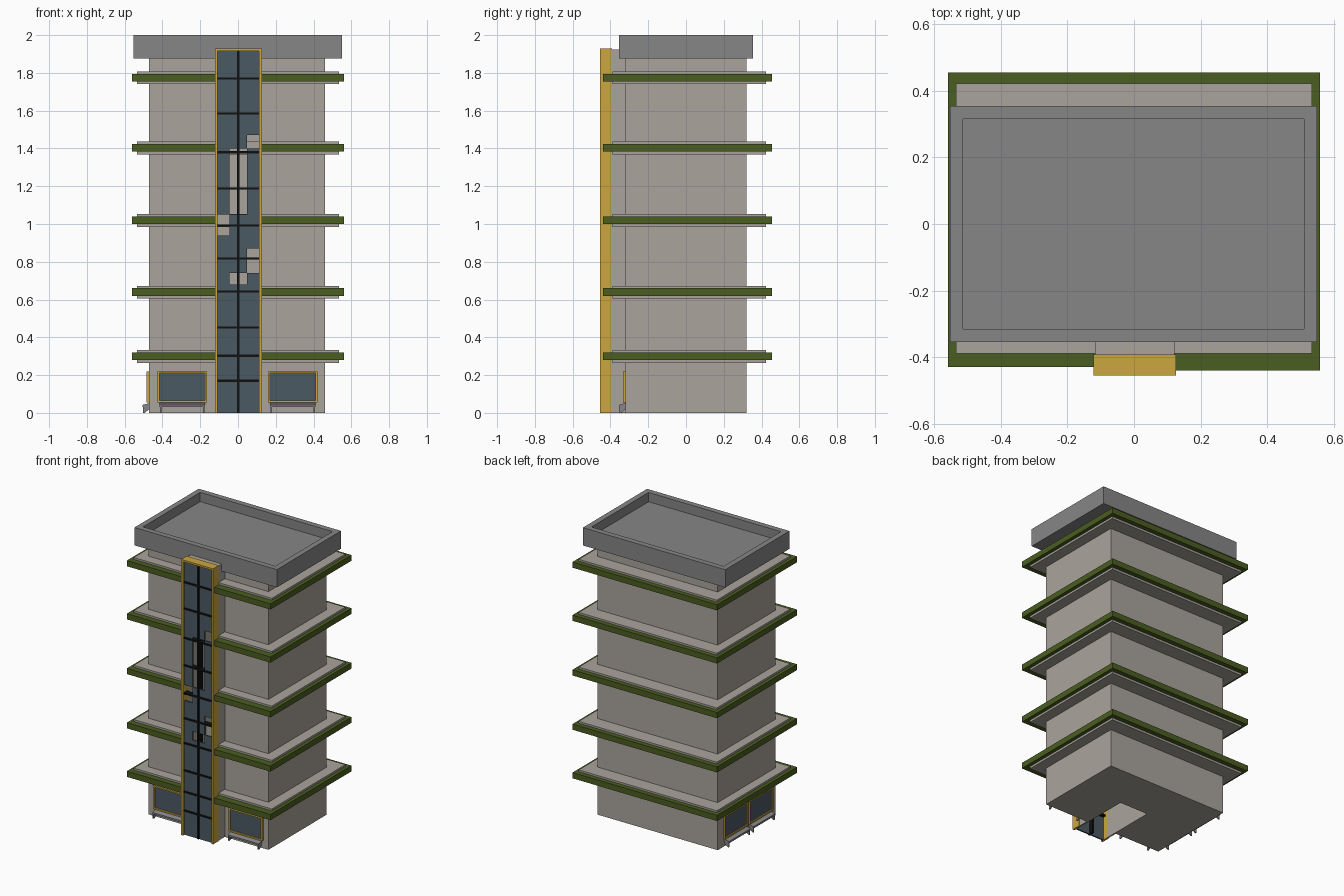
import bpy, bmesh
from mathutils import Matrix, Vector
from math import pi

if "Cube" in bpy.data.objects:
    bpy.data.objects.remove(bpy.data.objects["Cube"])


def material(name, rgb):
    m = bpy.data.materials.new(name)
    m.diffuse_color = (*rgb, 1)
    m.use_nodes = True
    m.node_tree.nodes["Principled BSDF"].inputs["Base Color"].default_value = m.diffuse_color
    return m


STONE = material("stone", (0.40, 0.37, 0.33))
GREEN = material("green", (0.07, 0.11, 0.015))
GOLD = material("gold", (0.60, 0.38, 0.05))
GLASS = material("glass", (0.07, 0.10, 0.125))
BLACK = material("black", (0.005, 0.005, 0.005))
ROOF = material("roof_grey", (0.24, 0.24, 0.24))


def finish(name, bm, mat):
    bmesh.ops.recalc_face_normals(bm, faces=bm.faces[:])
    me = bpy.data.meshes.new(name)
    bm.to_mesh(me)
    bm.free()
    me.materials.append(mat)
    ob = bpy.data.objects.new(name, me)
    bpy.context.collection.objects.link(ob)
    return ob


def add_box(bm, x0, x1, y0, y1, z0, z1):
    m = Matrix.Translation(((x0 + x1) / 2, (y0 + y1) / 2, (z0 + z1) / 2))
    m = m @ Matrix.Diagonal((x1 - x0, y1 - y0, z1 - z0, 1))
    bmesh.ops.create_cube(bm, size=1, matrix=m)


def boxes(name, mat, *dims):
    bm = bmesh.new()
    for d in dims:
        add_box(bm, *d)
    return finish(name, bm, mat)


def add_prism(bm, pts, direction):
    face = bm.faces.new([bm.verts.new(p) for p in pts])
    ext = bmesh.ops.extrude_face_region(bm, geom=[face], use_keep_orig=True)
    vs = [g for g in ext["geom"] if isinstance(g, bmesh.types.BMVert)]
    bmesh.ops.translate(bm, verts=vs, vec=Vector(direction))


def prism(name, mat, outline, z0, z1):
    bm = bmesh.new()
    add_prism(bm, [(x, y, z0) for x, y in outline], (0, 0, z1 - z0))
    return finish(name, bm, mat)


# Main body with an open lift shaft running up the front
prism("body", STONE, [
    (-.47, -.32), (-.47, .32), (.46, .32), (.46, -.32), (.122, -.32),
    (.122, -.395), (.112, -.395), (.112, 0), (-.108, 0), (-.108, -.395),
    (-.118, -.395), (-.118, -.32)], 0, 1.88)
boxes("shaft_cap", STONE, (-.118, .122, -.395, -.32, 1.88, 1.925))

# Floor slabs and green edge bands, both broken by the shaft
for i, z in enumerate((.30, .64, 1.02, 1.403, 1.775)):
    prism(f"slab_{i}", STONE, [
        (-.535, -.39), (-.535, .423), (.535, .423), (.535, -.39),
        (.12, -.39), (.12, -.2), (-.116, -.2), (-.116, -.39)], z - .035, z + .033)
    prism(f"green_band_{i}", GREEN, [
        (-.118, -.43), (-.56, -.43), (-.56, .456), (.56, .456), (.56, -.44),
        (.122, -.44), (.122, -.385), (.534, -.385), (.534, .422),
        (-.534, .422), (-.534, -.385), (-.118, -.385)], z - .02, z + .02)

# Roof tray with a raised rim
bm = bmesh.new()
add_box(bm, -.553, .55, -.355, .355, 1.875, 2)
top = max(bm.faces, key=lambda f: f.calc_center_median().z)
bmesh.ops.inset_region(bm, faces=[top], thickness=.055)
bmesh.ops.translate(bm, verts=top.verts[:], vec=(0, 0, 0))
inner = bmesh.ops.extrude_discrete_faces(bm, faces=[top])["faces"][0]
bmesh.ops.translate(bm, verts=inner.verts[:], vec=(0, 0, -.065))
finish("roof", bm, ROOF)

# Gold tower frame
boxes("tower_frame", GOLD,
      (-.122, -.108, -.455, -.393, 0, 1.93),
      (.112, .126, -.455, -.393, 0, 1.93),
      (-.122, .126, -.455, -.393, 1.917, 1.93))

# Tower glass in three columns, with some panes missing
columns = [(-.108, -.045, [(0, .94), (1.05, 1.917)]),
           (-.045, .048, [(0, .68), (.74, 1.05), (1.4, 1.917)]),
           (.048, .112, [(0, .74), (.87, 1.4), (1.47, 1.917)])]
boxes("tower_glass", GLASS, *[(x0, x1, -.44, -.43, z0, z1)
                              for x0, x1, spans in columns for z0, z1 in spans])

# Black mullions
bars = [(-.108, .112, -.446, -.41, z - .006, z + .006)
        for z in (.17, .302, .452, .643, .817, .992, 1.188, 1.38, 1.585, 1.77)]
boxes("tower_mullions", BLACK, (-.004, .008, -.447, -.40, 0, 1.917), *bars)


# Ground floor window with sill bench, modelled facing -y from the wall plane
def window(name, place):
    w, t = .13, .01
    parts = [
        boxes(name + "_frame", GOLD,
              (-w, -w + t, -.014, .01, .055, .22), (w - t, w, -.014, .01, .055, .22),
              (-w, w, -.014, .01, .055, .055 + t), (-w, w, -.014, .01, .21, .22)),
        boxes(name + "_glass", GLASS, (-w + t, w - t, -.006, .01, .065, .21))]
    bm = bmesh.new()
    add_prism(bm, [(-.12, 0, .052), (-.12, -.036, .042),
                   (-.12, -.036, .03), (-.12, 0, .036)], (.24, 0, 0))
    for x in (-.118, .11):
        add_prism(bm, [(x, 0, .04), (x, -.034, .034), (x, -.034, 0),
                       (x, -.024, 0), (x, 0, .02)], (.008, 0, 0))
    parts.append(finish(name + "_bench", bm, ROOF))
    for p in parts:
        p.matrix_world = place


for n, x in (("left", -.295), ("right", .29)):
    window(f"front_window_{n}", Matrix.Translation((x, -.32, 0)))
for n, y in (("back", .128), ("front", -.145)):
    window(f"side_window_{n}",
           Matrix.Translation((-.47, y, 0)) @ Matrix.Rotation(-pi / 2, 4, 'Z'))
